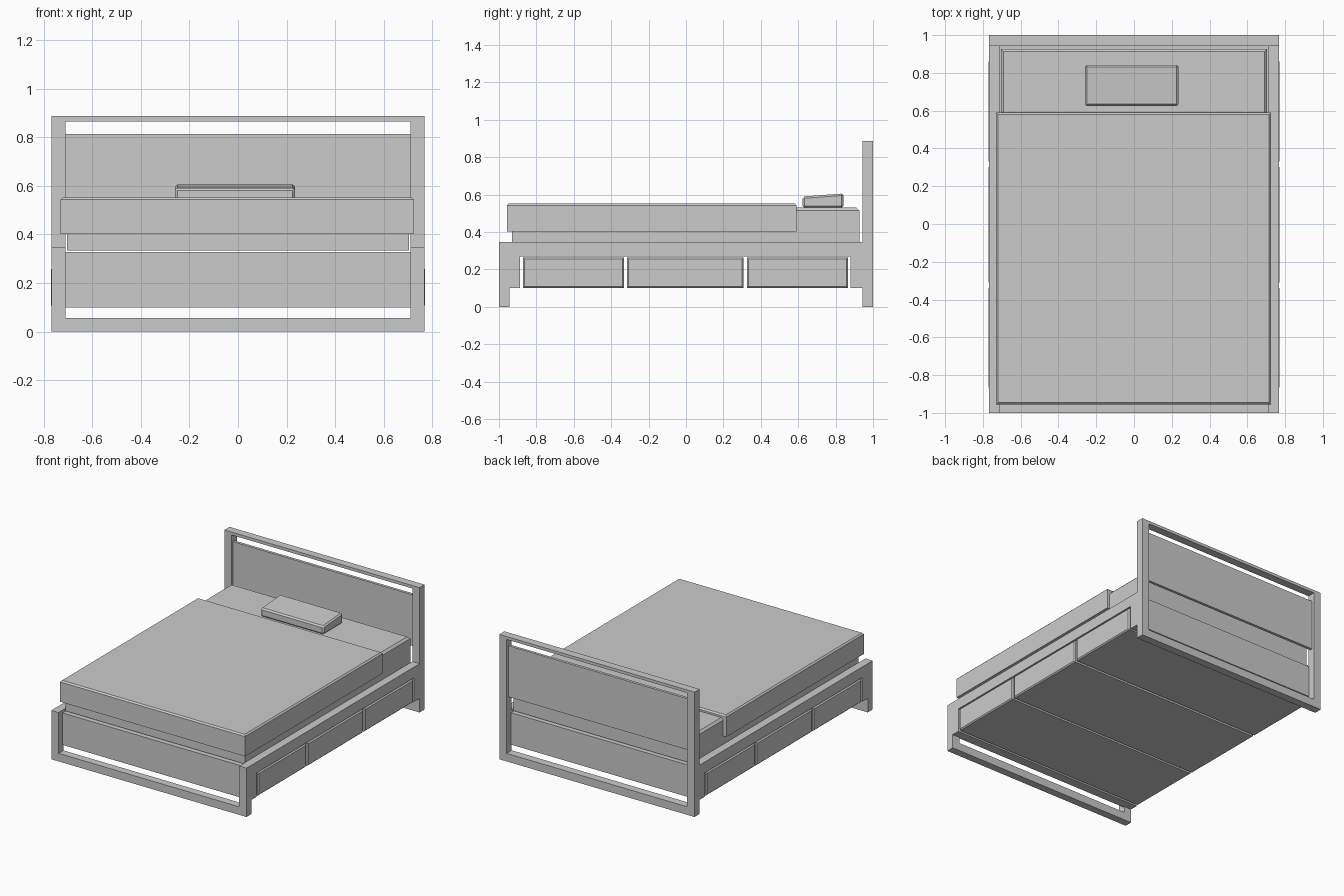
import bpy, bmesh

if "Cube" in bpy.data.objects:
    bpy.data.objects.remove(bpy.data.objects["Cube"])


def box(name, x, y, z, chamfer=0.0, pick=None, tilt=0.0):
    """Box from (min, max) ranges; chamfer the edges accepted by pick; tilt raises the rear top."""
    bm = bmesh.new()
    bmesh.ops.create_cube(bm, size=1)
    for v in bm.verts:
        rear_top = v.co.y > 0 and v.co.z > 0
        v.co = [r[0] + (c + 0.5) * (r[1] - r[0]) for c, r in zip(v.co, (x, y, z))]
        if rear_top:
            v.co.z += tilt
    if chamfer:
        edges = [e for e in bm.edges if pick is None or pick(e)]
        bmesh.ops.bevel(bm, geom=edges, offset=chamfer, segments=1,
                        affect='EDGES', profile=0.5)
    bmesh.ops.recalc_face_normals(bm, faces=bm.faces)
    mesh = bpy.data.meshes.new(name)
    bm.to_mesh(mesh)
    bm.free()
    obj = bpy.data.objects.new(name, mesh)
    bpy.context.collection.objects.link(obj)
    return obj


def top_edges(z):
    return lambda e: all(v.co.z > z for v in e.verts)


def end_edges(x):
    return lambda e: (all(v.co.x > x for v in e.verts)
                      or all(v.co.x < -x for v in e.verts))


OUT, INN = 0.767, 0.71          # outer and inner half widths of the frame

# Posts and side rails, both sides
for side, s in (("left", -1), ("right", 1)):
    xr = tuple(sorted((s * INN, s * OUT)))
    box(f"{side}_head_post", xr, (0.943, 1.0), (0, 0.887))
    box(f"{side}_foot_post", xr, (-1.0, -0.945), (0, 0.347))
    box(f"{side}_side_rail", xr, (-0.945, 0.943), (0.27, 0.347))
    box(f"{side}_rail_front_end", xr, (-0.945, -0.887), (0.10, 0.27))
    box(f"{side}_rail_rear_end", xr, (0.88, 0.943), (0.10, 0.27))

# Headboard and footboard
box("headboard_top_rail", (-INN, INN), (0.943, 1.0), (0.866, 0.887))
box("headboard_bottom_rail", (-INN, INN), (0.943, 1.0), (0, 0.057))
box("headboard_panel", (-INN, INN), (0.958, 0.978), (0.45, 0.813))
box("footboard_bottom_rail", (-INN, INN), (-1.0, -0.945), (0, 0.057))
box("footboard_panel", (-INN, INN), (-0.955, -0.887), (0.10, 0.327))
box("rear_panel", (-INN, INN), (0.88, 0.95), (0.10, 0.327))
box("bed_deck", (-INN, INN), (-0.887, 0.88), (0.27, 0.327))

# Storage drawers running across the bed, with chamfered fronts
for i, yr in enumerate(((-0.872, -0.332), (-0.316, 0.308), (0.325, 0.866))):
    box(f"drawer_{i + 1}", (-0.77, 0.77), yr, (0.10, 0.265), 0.008, end_edges(0.7))

# Mattress, blanket and pillow
box("mattress", (-0.705, 0.705), (-0.93, 0.927), (0.333, 0.53), 0.015, top_edges(0.5))
box("blanket", (-0.73, 0.725), (-0.956, 0.59), (0.402, 0.553), 0.01, top_edges(0.5))
box("pillow", (-0.26, 0.235), (0.624, 0.842), (0.53, 0.59), 0.01, None, 0.016)
